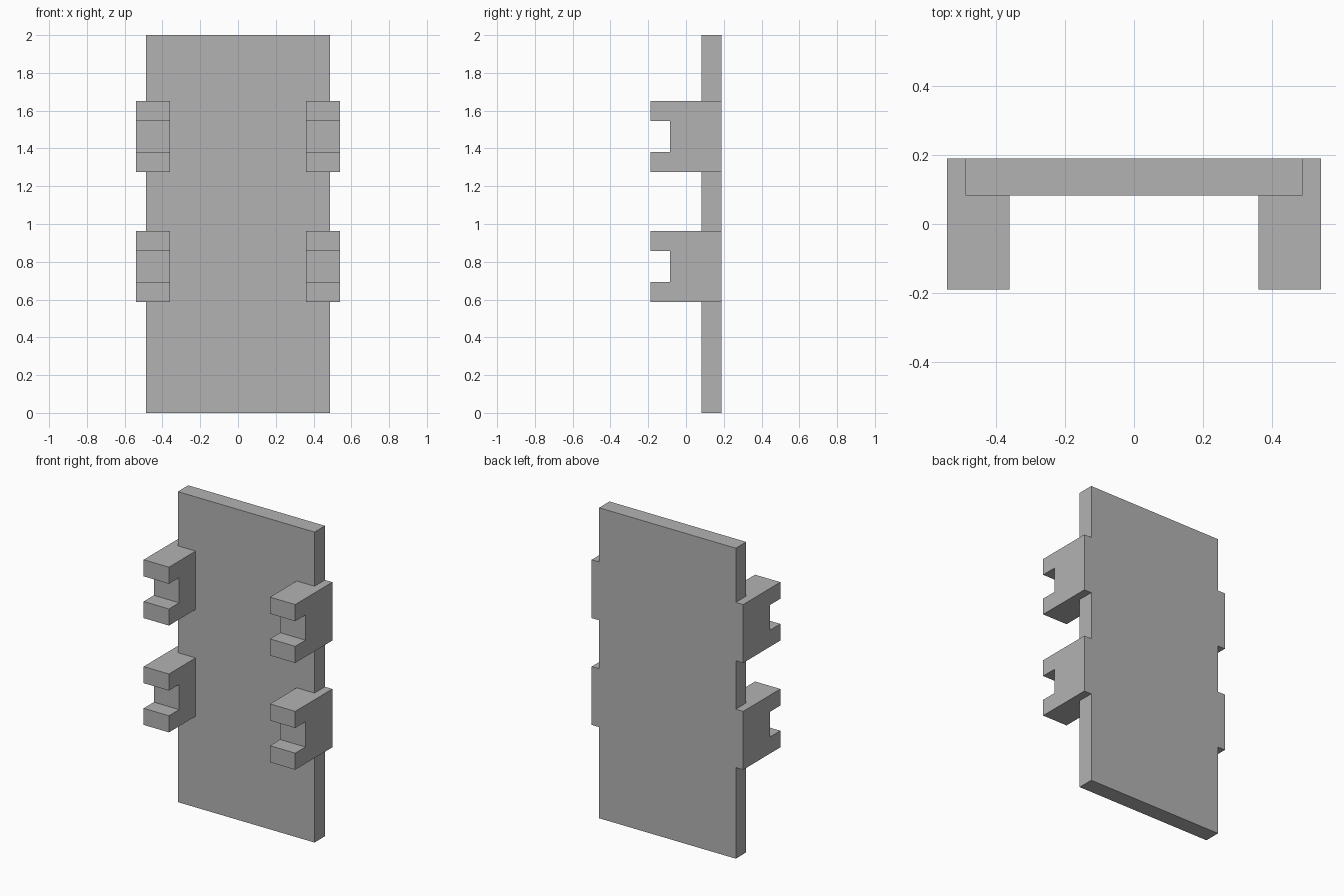
import bpy
import bmesh

if "Cube" in bpy.data.objects:
    bpy.data.objects.remove(bpy.data.objects["Cube"])

# Single flat grey material
GREY = (0.45, 0.45, 0.45, 1.0)
grey = bpy.data.materials.new("plain_grey")
grey.use_nodes = True
grey.diffuse_color = GREY
grey.node_tree.nodes["Principled BSDF"].inputs["Base Color"].default_value = GREY


def extrude_side_profile(name, profile, x_min, x_max):
    """Extrude a (y, z) outline along x into a closed solid."""
    bm = bmesh.new()
    face = bm.faces.new([bm.verts.new((x_min, y, z)) for y, z in profile])
    new = bmesh.ops.extrude_face_region(bm, geom=[face])["geom"]
    moved = [v for v in new if isinstance(v, bmesh.types.BMVert)]
    bmesh.ops.translate(bm, verts=moved, vec=(x_max - x_min, 0, 0))
    bmesh.ops.recalc_face_normals(bm, faces=bm.faces)
    mesh = bpy.data.meshes.new(name)
    bm.to_mesh(mesh)
    bm.free()
    mesh.materials.append(grey)
    obj = bpy.data.objects.new(name, mesh)
    bpy.context.collection.objects.link(obj)
    return obj


BACK, FRONT = 0.189, -0.189
PLATE_FRONT, NOTCH = 0.083, -0.085

# Upright back plate
extrude_side_profile("back_plate",
                     [(PLATE_FRONT, 0), (BACK, 0), (BACK, 2), (PLATE_FRONT, 2)],
                     -0.487, 0.487)

# Four C-shaped brackets, notched at the front, wrapping the plate edges
HEIGHT, JAW = 0.376, 0.107
for level, z in (("lower", 0.587), ("upper", 1.275)):
    top = z + HEIGHT
    outline = [(FRONT, z), (BACK, z), (BACK, top), (FRONT, top),
               (FRONT, top - JAW), (NOTCH, top - JAW),
               (NOTCH, z + JAW), (FRONT, z + JAW)]
    for side, x_min, x_max in (("left", 0.36, 0.54), ("right", -0.54, -0.36)):
        extrude_side_profile(f"{level}_{side}_bracket", outline, x_min, x_max)
